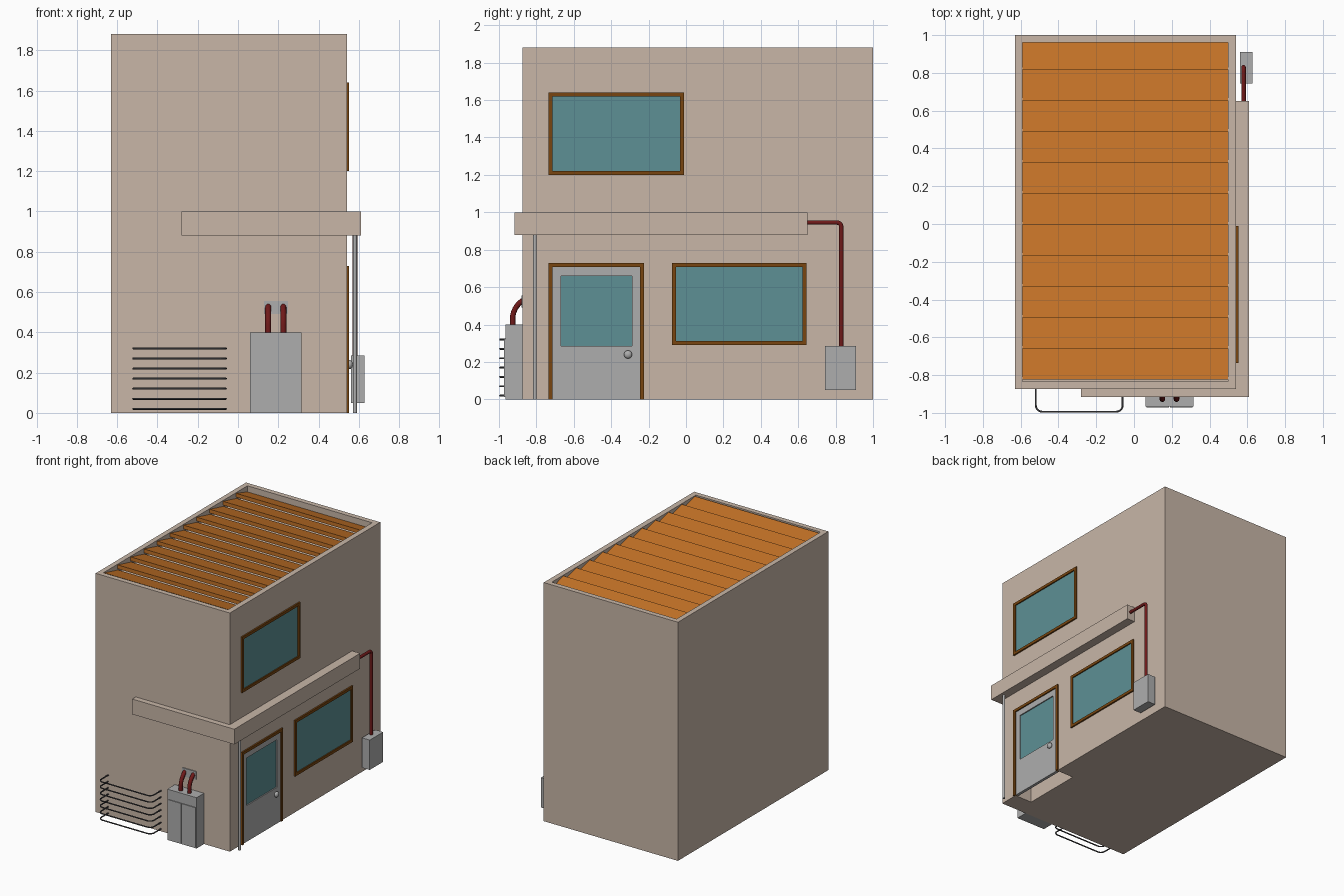
import bpy, bmesh, math
from mathutils import Vector

if "Cube" in bpy.data.objects:
    bpy.data.objects.remove(bpy.data.objects["Cube"])


def material(name, rgb):
    m = bpy.data.materials.new(name)
    m.diffuse_color = (*rgb, 1)
    m.use_nodes = True
    m.node_tree.nodes["Principled BSDF"].inputs["Base Color"].default_value = m.diffuse_color
    return m


BEIGE = material("plaster", (0.58, 0.47, 0.39))
ORANGE = material("roof_tile", (0.55, 0.17, 0.02))
BROWN = material("wood_trim", (0.19, 0.06, 0.005))
GLASS = material("glass", (0.11, 0.28, 0.30))
RED = material("red_pipe", (0.16, 0.01, 0.01))
DARK = material("dark_metal", (0.05, 0.05, 0.055))
GREY = material("grey_metal", (0.42, 0.42, 0.42))


def finish(name, bm, mat):
    bmesh.ops.recalc_face_normals(bm, faces=bm.faces[:])
    me = bpy.data.meshes.new(name)
    bm.to_mesh(me)
    bm.free()
    ob = bpy.data.objects.new(name, me)
    bpy.context.collection.objects.link(ob)
    if mat:
        me.materials.append(mat)
    return ob


def prism(name, profile, vec, mat):
    """Extrude a closed profile of 3D points along vec."""
    bm = bmesh.new()
    face = bm.faces.new([bm.verts.new(p) for p in profile])
    new = bmesh.ops.extrude_face_region(bm, geom=[face])["geom"]
    bmesh.ops.translate(bm, vec=vec, verts=[v for v in new if isinstance(v, bmesh.types.BMVert)])
    return finish(name, bm, mat)


def box(name, x, y, z, mat=None):
    pts = [(x[0], y[0], z[0]), (x[1], y[0], z[0]), (x[1], y[1], z[0]), (x[0], y[1], z[0])]
    return prism(name, pts, (0, 0, z[1] - z[0]), mat)


def cut(ob, x, y, z):
    """Subtract a box from an object."""
    cutter = box("cutter", x, y, z)
    mod = ob.modifiers.new("cut", 'BOOLEAN')
    mod.operation, mod.solver, mod.object = 'DIFFERENCE', 'EXACT', cutter
    bpy.context.view_layer.objects.active = ob
    bpy.ops.object.modifier_apply(modifier=mod.name)
    bpy.data.objects.remove(cutter)


def pipe(name, pts, r, bend, mat, sides=3):
    """Round tube along a path with rounded corners."""
    pts = [Vector(p) for p in pts]
    path = [pts[0]]
    for a, b, c in zip(pts, pts[1:], pts[2:]):
        s, e = b + (a - b).normalized() * bend, b + (c - b).normalized() * bend
        k = math.tan(math.pi / 8) * 4 / 3
        c1, c2 = s.lerp(b, k), e.lerp(b, k)
        for i in range(7):
            t = i / 6
            path.append(s * (1-t)**3 + c1 * 3*t*(1-t)**2 + c2 * 3*t*t*(1-t) + e * t**3)
    path.append(pts[-1])
    cu = bpy.data.curves.new(name, 'CURVE')
    cu.dimensions, cu.bevel_depth, cu.bevel_resolution, cu.use_fill_caps = '3D', r, sides, True
    sp = cu.splines.new('POLY')
    sp.points.add(len(path) - 1)
    for p, q in zip(sp.points, path):
        p.co = (*q, 1)
    cu.materials.append(mat)
    ob = bpy.data.objects.new(name, cu)
    bpy.context.collection.objects.link(ob)
    bpy.ops.object.select_all(action='DESELECT')
    ob.select_set(True)
    bpy.context.view_layer.objects.active = ob
    bpy.ops.object.convert(target='MESH')
    bpy.ops.object.shade_smooth_by_angle(angle=math.radians(50))


WALL = 0.54

# Building shell with sunken roof and door recess
shell = box("building_shell", (-0.63, WALL), (-0.873, 1.0), (0, 1.88), BEIGE)
cut(shell, (-0.59, 0.497), (-0.833, 0.96), (1.81, 2.0))
cut(shell, (0.39, 0.7), (-0.72, -0.24), (-0.1, 0.715))

# Tilted roof slats, front edge raised
for i in range(11):
    y = -0.822 + i * 0.164
    back = min(y + 0.172, 0.96)
    prism(f"roof_slat_{i}", [(-0.59, y, 1.875), (-0.59, back, 1.832),
                             (-0.59, back, 1.812), (-0.59, y, 1.845)], (1.087, 0, 0), ORANGE)

# L-shaped ledge around the front right corner
L = [(-0.28, -0.917), (0.61, -0.917), (0.61, 0.65), (WALL, 0.65), (WALL, -0.873), (-0.28, -0.873)]
prism("ledge", [(x, y, 0.88) for x, y in L], (0, 0, 0.12), BEIGE)
pipe("ledge_post", [(0.58, -0.808, 0), (0.58, -0.808, 0.88)], 0.01, 0, GREY)

# Windows on the right wall
for label, y, z in (("upper", (-0.735, -0.01), (1.2, 1.64)), ("lower", (-0.075, 0.645), (0.29, 0.73))):
    frame = box(label + "_window_frame", (0.53, 0.552), y, z, BROWN)
    cut(frame, (0.4, 0.7), (y[0] + 0.022, y[1] - 0.022), (z[0] + 0.022, z[1] - 0.022))
    box(label + "_window_glass", (0.53, 0.543), (y[0] + 0.02, y[1] - 0.02), (z[0] + 0.02, z[1] - 0.02), GLASS)

# Door with frame, glass pane and knob
frame = box("door_frame", (0.52, 0.552), (-0.735, -0.225), (0, 0.73), BROWN)
cut(frame, (0.4, 0.7), (-0.713, -0.247), (-0.1, 0.708))
door = box("door", (0.52, 0.543), (-0.713, -0.247), (0, 0.708), GREY)
cut(door, (0.4, 0.7), (-0.668, -0.288), (0.285, 0.66))
box("door_glass", (0.525, 0.534), (-0.67, -0.286), (0.283, 0.662), GLASS)
bpy.ops.mesh.primitive_uv_sphere_add(segments=16, ring_count=10, radius=0.022, location=(0.555, -0.31, 0.24))
knob = bpy.context.object
knob.name = "door_knob"
knob.scale.x = 0.7
knob.data.materials.append(GREY)
bpy.ops.object.shade_smooth()

# Meter box with feed pipe on the right wall
box("meter_box", (0.56, 0.628), (0.743, 0.91), (0.05, 0.285), GREY)
pipe("meter_pipe", [(0.58, 0.64, 0.945), (0.58, 0.83, 0.945), (0.58, 0.83, 0.28)], 0.012, 0.022, RED)

# Front cabinet with two doors, wall plate and bent pipes
box("cabinet", (0.06, 0.315), (-0.966, -0.873), (0, 0.4), GREY)
for i, x in enumerate((0.066, 0.191)):
    box(f"cabinet_door_{i}", (x, x + 0.119), (-0.972, -0.96), (0.012, 0.322), GREY)
box("pipe_plate", (0.128, 0.248), (-0.88, -0.87), (0.49, 0.555), GREY)
for i, x in enumerate((0.15, 0.225)):
    pipe(f"cabinet_pipe_{i}", [(x, -0.927, 0.39), (x, -0.927, 0.49), (x, -0.87, 0.53)], 0.015, 0.055, RED)

# Stack of bent rails on the front wall
for i in range(7):
    z = 0.02 + i * 0.05
    pipe(f"rail_{i}", [(-0.52, -0.87, z), (-0.52, -0.994, z), (-0.06, -0.994, z), (-0.06, -0.87, z)],
         0.005, 0.035, DARK, 2)
